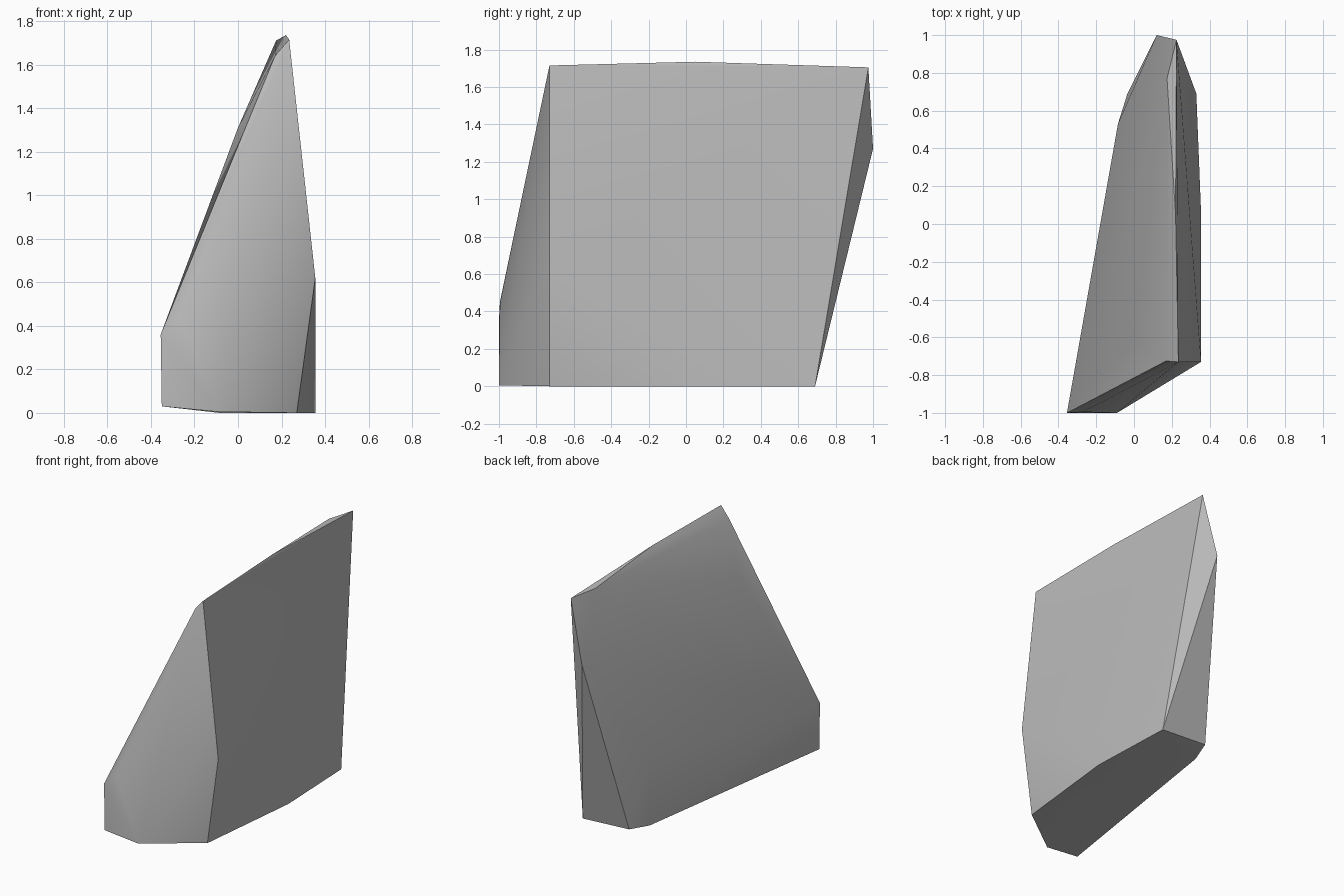
import bpy
import bmesh
import math

# Remove the default object
default_cube = bpy.data.objects.get("Cube")
if default_cube:
    bpy.data.objects.remove(default_cube, do_unlink=True)


def make_material(name, colour):
    material = bpy.data.materials.new(name)
    material.use_nodes = True
    material.diffuse_color = colour
    shader = material.node_tree.nodes["Principled BSDF"]
    shader.inputs["Base Color"].default_value = colour
    shader.inputs["Roughness"].default_value = 0.8
    return material


def make_hull(name, outlines, material):
    """Wrap a convex stone around a few corner outlines."""
    mesh = bpy.data.meshes.new(name)
    bm = bmesh.new()
    for outline in outlines:
        for corner in outline:
            bm.verts.new(corner)
    result = bmesh.ops.convex_hull(bm, input=bm.verts[:])
    unused = [v for v in bm.verts if not v.link_faces]
    bmesh.ops.delete(bm, geom=unused, context="VERTS")
    bmesh.ops.recalc_face_normals(bm, faces=bm.faces[:])
    bm.to_mesh(mesh)
    bm.free()
    mesh.materials.append(material)
    stone = bpy.data.objects.new(name, mesh)
    bpy.context.scene.collection.objects.link(stone)
    return stone


# Flat underside, running round from the front
base_outline = [
    (0.27, -0.73, 0), (0.355, 0.06, 0), (0.33, 0.69, 0),
    (-0.035, 0.69, 0.02), (-0.085, 0.53, 0),
    (-0.35, -1, 0.03), (-0.09, -1, 0.005),
]

# Bulging shoulders between the underside and the ridge
shoulder_outline = [
    (0.355, -0.73, 0.62), (0.12, 1, 1.27), (-0.085, 0.53, 0.47),
    (-0.355, -1, 0.36), (-0.27, -0.995, 0.45), (0, -0.6, 1.31),
]

# Thin ridge along the top
ridge_outline = [
    (0.235, -0.73, 1.715), (0.22, 0.05, 1.735), (0.225, 0.975, 1.705),
    (0.175, 0.77, 1.71), (0.17, -0.725, 1.64),
]

stone_grey = make_material("stone_grey", (0.5, 0.5, 0.5, 1))
stone = make_hull(
    "rock_slab", [base_outline, shoulder_outline, ridge_outline], stone_grey
)

# Soften the shallow creases and keep the hard edges crisp
bpy.ops.object.select_all(action="DESELECT")
stone.select_set(True)
bpy.context.view_layer.objects.active = stone
bpy.ops.object.shade_smooth_by_angle(angle=math.radians(35))
